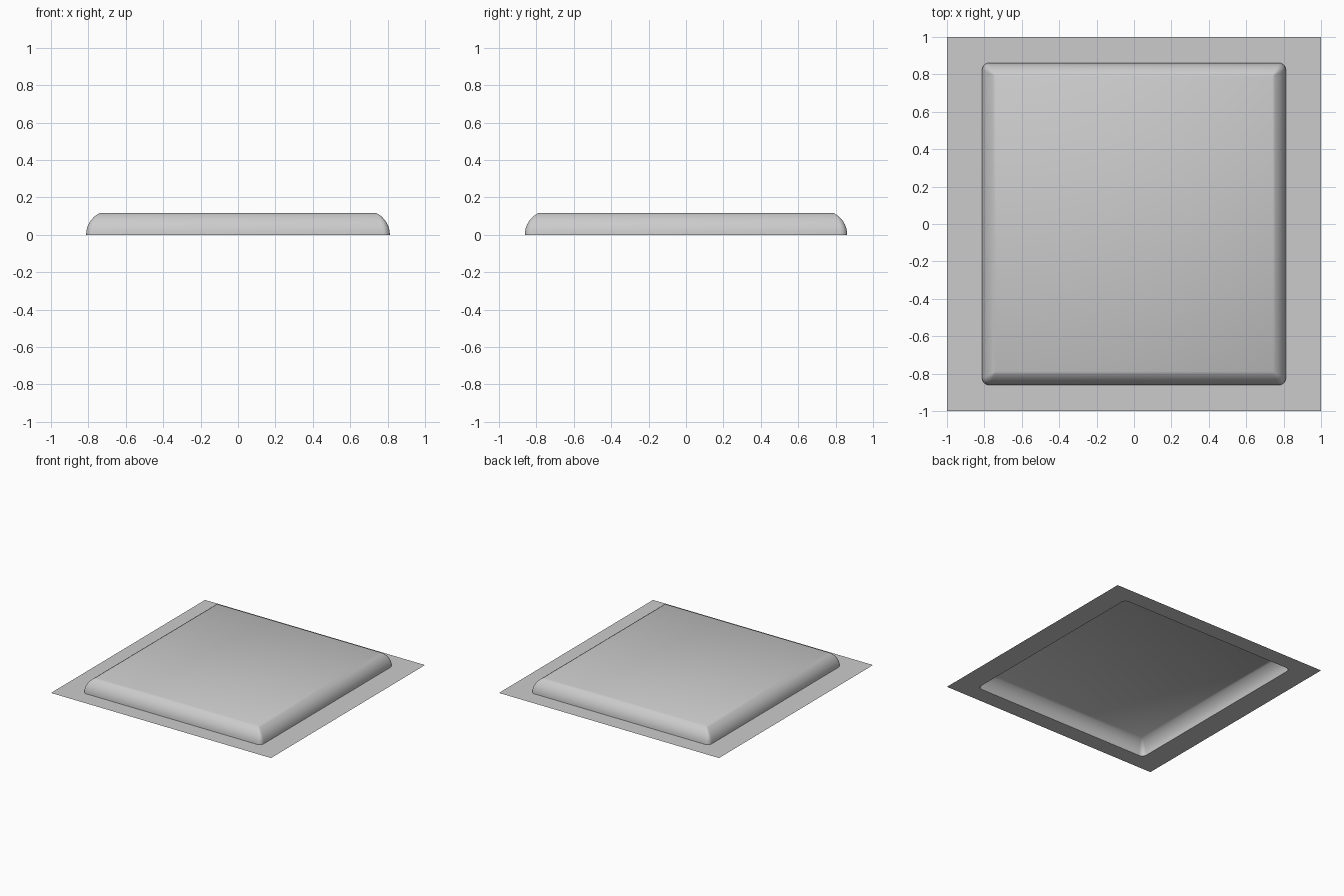
import bpy, bmesh
from math import sin, cos, pi, atan2

if "Cube" in bpy.data.objects:
    bpy.data.objects.remove(bpy.data.objects["Cube"])

HX, HY = 0.812, 0.862      # footprint of the raised panel
INSET, HEIGHT = 0.073, 0.116
CORNER = 0.038             # corner radius at the foot, sharp at the top
SEGS, STEPS = 5, 8

bm = bmesh.new()


def ring(hx, hy, r, z):
    """Counter-clockwise rounded rectangle of vertices."""
    verts = []
    for q, (sx, sy) in enumerate([(1, 1), (-1, 1), (-1, -1), (1, -1)]):
        for i in range(SEGS + 1):
            a = (q + i / SEGS) * pi / 2
            verts.append(bm.verts.new((sx * (hx - r) + r * cos(a),
                                       sy * (hy - r) + r * sin(a), z)))
    return verts


# Flat flange, then a quarter-round style wall up to the plateau
rings = [ring(1, 1, 0, 0)]
sweep = 2 * atan2(INSET, HEIGHT)
radius = HEIGHT / sin(sweep)
for k in range(STEPS + 1):
    t = sweep * k / STEPS
    d = radius * (1 - cos(t))
    rings.append(ring(HX - d, HY - d, CORNER * (1 - d / INSET), radius * sin(t)))

for a, b in zip(rings, rings[1:]):
    n = len(a)
    for i in range(n):
        j = (i + 1) % n
        bm.faces.new((a[i], a[j], b[j], b[i]))

# Plateau
bm.faces.new(rings[-1])
bmesh.ops.remove_doubles(bm, verts=bm.verts, dist=0.0002)

mesh = bpy.data.meshes.new("raised_panel_sheet")
bm.to_mesh(mesh)
bm.free()
panel = bpy.data.objects.new("raised_panel_sheet", mesh)
bpy.context.collection.objects.link(panel)
bpy.context.view_layer.objects.active = panel
panel.select_set(True)
bpy.ops.object.shade_smooth_by_angle(angle=pi / 6)
